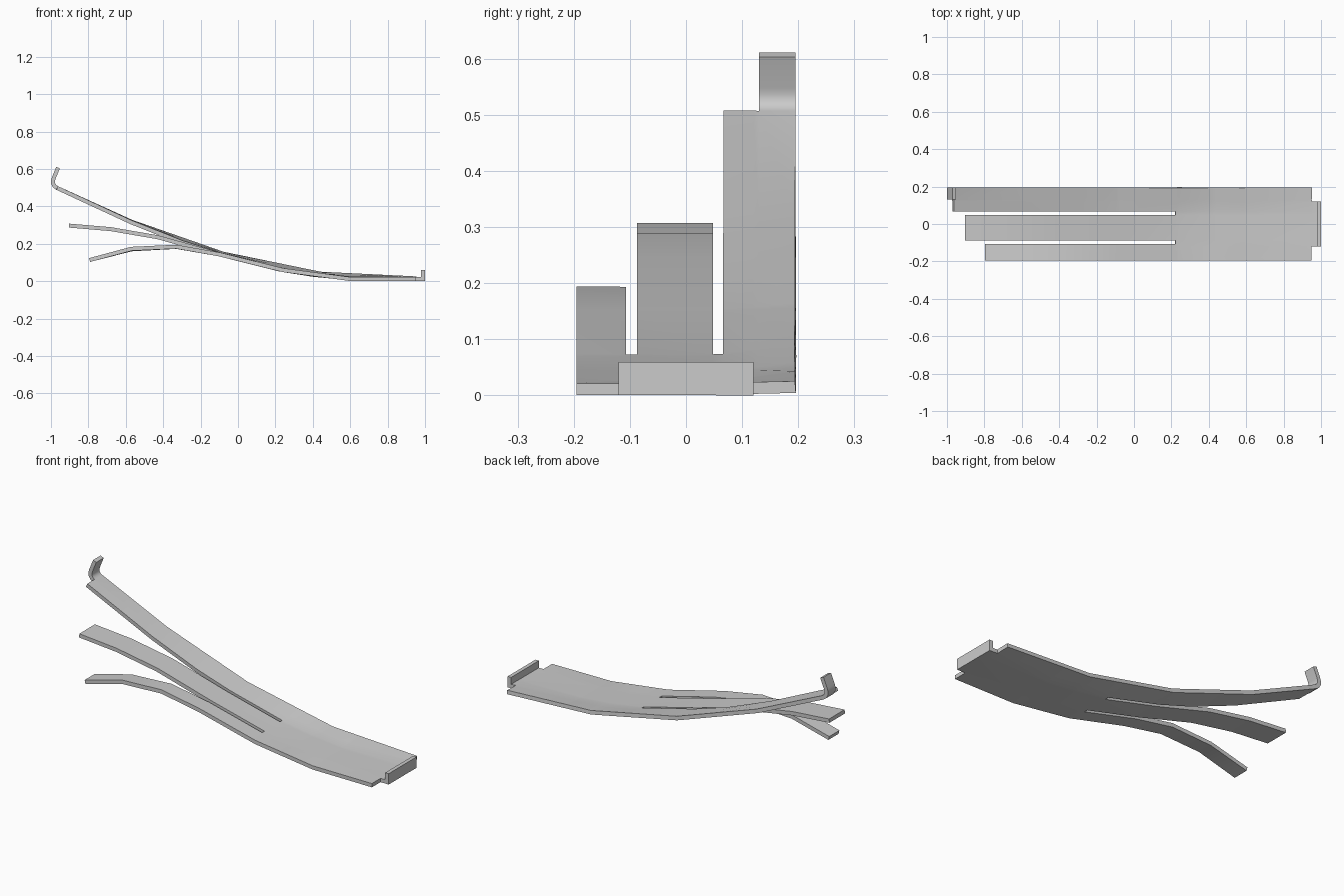
import bpy, bmesh

if "Cube" in bpy.data.objects:
    bpy.data.objects.remove(bpy.data.objects["Cube"])

T = 0.021  # sheet thickness

# centre-line profiles (x, z) for the edges of the sheet
OUT_L = [(-.793, .113), (-.57, .173), (-.33, .184), (-.1, .143), (.24, .059), (.59, .0125), (.95, .011)]
IN_L = [(-.793, .113), (-.57, .170), (-.33, .183), (-.1, .143), (.22, .063), (.4, .034), (.6, .015), (.95, .011)]
MID = [(-.904, .297), (-.68, .278), (-.43, .235), (-.1, .143), (.22, .063), (.4, .034), (.6, .015), (.95, .011)]
IN_R = [(-.967, .498), (-.57, .314), (-.3, .207), (-.1, .144), (.22, .064), (.4, .034), (.6, .015), (.95, .012)]
OUT_R = [(-.967, .498), (-.57, .318), (-.08, .147), (.44, .040), (.95, .015)]
EDGES = [(-.195, OUT_L), (-.107, IN_L), (-.087, MID), (.048, MID), (.067, IN_R), (.195, OUT_R)]


def lerp_curve(pts, x):
    for (x0, z0), (x1, z1) in zip(pts, pts[1:]):
        if x <= x1:
            return z0 + (z1 - z0) * (x - x0) / (x1 - x0)
    return pts[-1][1]


def height(x, y):
    for (y0, c0), (y1, c1) in zip(EDGES, EDGES[1:]):
        if y <= y1 + 1e-6:
            t = (y - y0) / (y1 - y0)
            return lerp_curve(c0, x) * (1 - t) + lerp_curve(c1, x) * t


bm = bmesh.new()


def grid(rows):
    rows = [[bm.verts.new(p) for p in r] for r in rows]
    for a, b in zip(rows, rows[1:]):
        for i in range(len(a) - 1):
            bm.faces.new((a[i], b[i], b[i + 1], a[i + 1]))


def sheet(ys, xs):
    grid([[(x, y, height(x, y)) for y in ys] for x in xs])


def stations(lo, hi, *curves):
    return sorted({lo, hi} | {x for c in curves for x, _ in c if lo < x < hi})


# solid base plate
ys = [-.195, -.12, -.107, -.087, .048, .067, .12, .13, .195]
sheet(ys, stations(.22, .95, OUT_L, MID, OUT_R))

# three splayed fingers
sheet(ys[:3], stations(-.793, .22, OUT_L, IN_L))
sheet(ys[3:5], stations(-.904, .22, MID))
sheet(ys[5:], stations(-.967, .22, IN_R, OUT_R))

# curled hook on the longest finger
hook = [(-.967, .498), (-.980, .507), (-.988, .521), (-.989, .537), (-.985, .551), (-.962, .607)]
grid([[(x, y, z) for y in (.13, .195)] for x, z in reversed(hook)])

# narrow tongue with upturned lip
tab_ys = ys[1:7]
grid([[(.95, y, height(.95, y)) for y in tab_ys]]
     + [[(x, y, z) for y in tab_ys] for x, z in [(.989, .011), (.989, .06)]])

bmesh.ops.remove_doubles(bm, verts=bm.verts, dist=1e-4)
bmesh.ops.recalc_face_normals(bm, faces=bm.faces)
me = bpy.data.meshes.new("forked_strip")
bm.to_mesh(me)
bm.free()
ob = bpy.data.objects.new("forked_strip", me)
bpy.context.collection.objects.link(ob)

# give the sheet its thickness
mod = ob.modifiers.new("thickness", 'SOLIDIFY')
mod.thickness = T
mod.offset = 0
mod.use_even_offset = True
mod.use_quality_normals = True
bpy.context.view_layer.objects.active = ob
ob.select_set(True)
bpy.ops.object.modifier_apply(modifier=mod.name)
bpy.ops.object.shade_smooth_by_angle()
